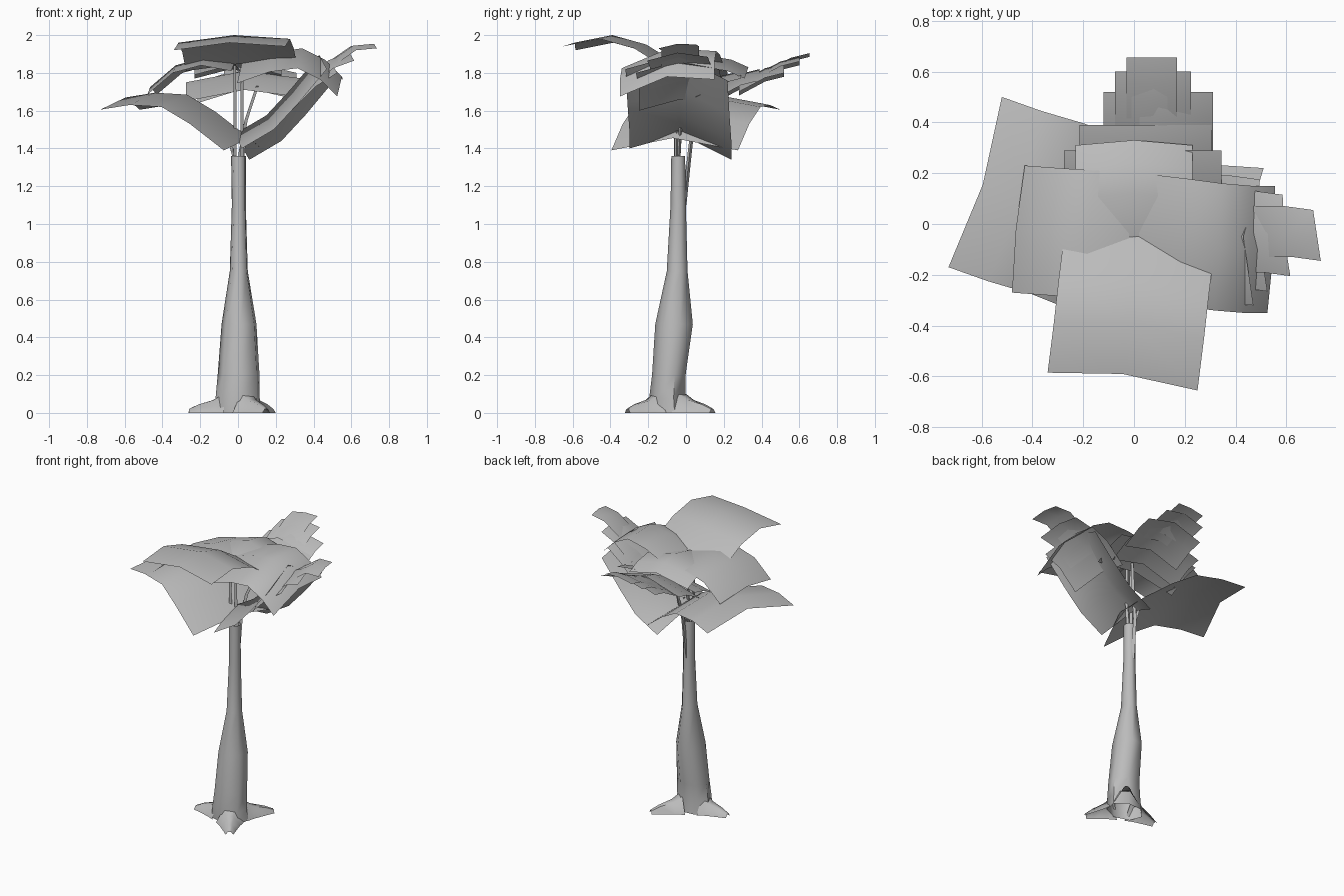
import bpy, bmesh, math
from mathutils import Vector

cube = bpy.data.objects.get("Cube")
if cube:
    bpy.data.objects.remove(cube, do_unlink=True)

grey = bpy.data.materials.new("plain grey")
grey.use_nodes = True
grey.diffuse_color = (0.5, 0.5, 0.5, 1)
grey.node_tree.nodes["Principled BSDF"].inputs["Base Color"].default_value = (0.5, 0.5, 0.5, 1)


def skin(name, rings, closed, sharp=40):
    """Bridge rows of points into a smooth surface."""
    bm = bmesh.new()
    rows = [[bm.verts.new(p) for p in ring] for ring in rings]
    n = len(rows[0])
    for a, b in zip(rows, rows[1:]):
        for i in range(n if closed else n - 1):
            j = (i + 1) % n
            bm.faces.new((a[i], a[j], b[j], b[i]))
    bmesh.ops.recalc_face_normals(bm, faces=bm.faces)
    if not closed and sum(f.normal.z for f in bm.faces) < 0:
        bmesh.ops.reverse_faces(bm, faces=bm.faces)
    mesh = bpy.data.meshes.new(name)
    bm.to_mesh(mesh)
    bm.free()
    mesh.materials.append(grey)
    obj = bpy.data.objects.new(name, mesh)
    bpy.context.collection.objects.link(obj)
    bpy.ops.object.select_all(action='DESELECT')
    obj.select_set(True)
    bpy.context.view_layer.objects.active = obj
    bpy.ops.object.shade_smooth_by_angle(angle=math.radians(sharp))


def leaf(name, path, side, lift):
    """Bent sheet along a path, its middle line raised by lift."""
    side, lift = Vector(side), Vector(lift)
    skin(name, [[Vector(p) - side, Vector(p) + lift, Vector(p) + side] for p in path], False, 50)


def stem(name, points, radius):
    """Thin tapering tube."""
    rings = []
    for k, p in enumerate(points):
        r = radius * (1 - 0.4 * k / len(points))
        rings.append([Vector(p) + Vector((r * math.cos(a), r * math.sin(a), 0))
                      for a in (0, 2.1, 4.2)])
    skin(name, rings, True)


# Trunk: height, centre x, centre y, half width, half depth
profile = [(0, 0, -.09, .13, .1), (.08, 0, -.095, .12, .1), (.2, .005, -.088, .114, .092),
           (.47, .007, -.06, .095, .103), (.75, .005, -.045, .049, .057),
           (1.1, .005, -.04, .038, .042), (1.36, .003, -.04, .04, .038)]
skin("trunk", [[(cx + w * math.cos(i * math.tau / 7 + .3), cy + d * math.sin(i * math.tau / 7 + .3), z)
                for i in range(7)] for z, cx, cy, w, d in profile], True, 56)

# Roots: tapering ridges from the trunk foot to the ground
for name, tip in (("front_root", (.15, -.31)), ("back_root", (.18, .14)), ("side_root", (-.26, -.1))):
    foot, end = Vector((0, -.09, 0)), Vector((*tip, 0))
    across = (end - foot).normalized().cross(Vector((0, 0, 1)))
    rings = []
    for t, w, h in ((.3, .09, .1), (.5, .065, .068), (.8, .04, .045), (1, .025, .02)):
        c = foot.lerp(end, t)
        rings.append([c - across * w, c - across * w * .4 + Vector((0, 0, h)),
                      c + across * w * .4 + Vector((0, 0, h)), c + across * w])
    skin(name, rings, False, 56)

# Stems from the trunk top to the leaves
stem("back_stem", [(.005, -.01, 1.1), (.01, .02, 1.38), (.04, .04, 1.55), (.1, .1, 1.73)], .014)
stem("right_stem", [(-.02, -.05, 1.3), (-.018, -.06, 1.6), (-.02, -.05, 1.84)], .012)
stem("left_stem", [(.02, -.05, 1.3), (.018, -.05, 1.6), (.02, -.05, 1.84)], .012)
stem("low_right_stem", [(-.02, -.04, 1.34), (-.06, -.03, 1.49)], .012)
stem("low_left_stem", [(.02, -.04, 1.34), (.04, -.03, 1.51)], .012)

# Upper crown
leaf("front_leaf", [(.02, -.08, 1.82), (0, -.24, 1.92), (-.02, -.42, 1.97), (-.045, -.62, 1.93)],
     (.295, -.035, .01), (0, .03, .03))
leaf("left_leaf", [(.01, -.05, 1.79), (.18, -.07, 1.85), (.33, -.09, 1.87), (.45, -.1, 1.81),
                   (.54, -.1, 1.72)], (.015, .25, .045), (.01, 0, .06))
leaf("right_leaf", [(-.01, -.05, 1.81), (-.17, -.04, 1.84), (-.32, -.03, 1.8), (-.455, -.02, 1.685)],
     (.025, .25, 0), (-.01, 0, .04))
leaf("back_leaf", [(0, -.07, 1.79), (0, .1, 1.83), (0, .22, 1.81), (0, .31, 1.77)],
     (.23, 0, 0), (0, .02, .06))

# Lower crown
leaf("low_right_leaf", [(.03, -.06, 1.39), (-.15, 0, 1.53), (-.3, .06, 1.62), (-.47, .11, 1.63),
                        (-.625, .165, 1.605)], (.105, .335, 0), (.03, -.01, .065))
leaf("low_left_leaf", [(.04, -.03, 1.37), (.21, -.03, 1.47), (.34, -.04, 1.61), (.49, -.05, 1.79)],
     (.02, .27, -.03), (-.06, 0, .105))

# Overlapping layers narrowing to the tips
for i, (half, x) in enumerate(((.22, .51), (.16, .6), (.1, .72))):
    leaf(f"left_layer_{i + 1}", [(x - .24, -.03, 1.61 + i * .115), (x - .11, -.03, 1.74 + i * .095),
                                 (x, -.045, 1.81 + i * .065)],
         (-.015, half, .01), (-.02 + i * .01, 0, .05 - i * .018))
for half, x, y, z, lift in ((.31, .035, .29, 1.76, .05), (.26, .045, .39, 1.75, .07),
                            (.215, .095, .52, 1.79, .06), (.15, .075, .6, 1.85, .035),
                            (.1, .07, .655, 1.895, .01)):
    leaf(f"back_layer_{y:.2f}", [(x, y - .24, z - .1), (x, y - .1, z - .025), (x, y, z)],
         (half, 0, .01), (0, 0, lift))
